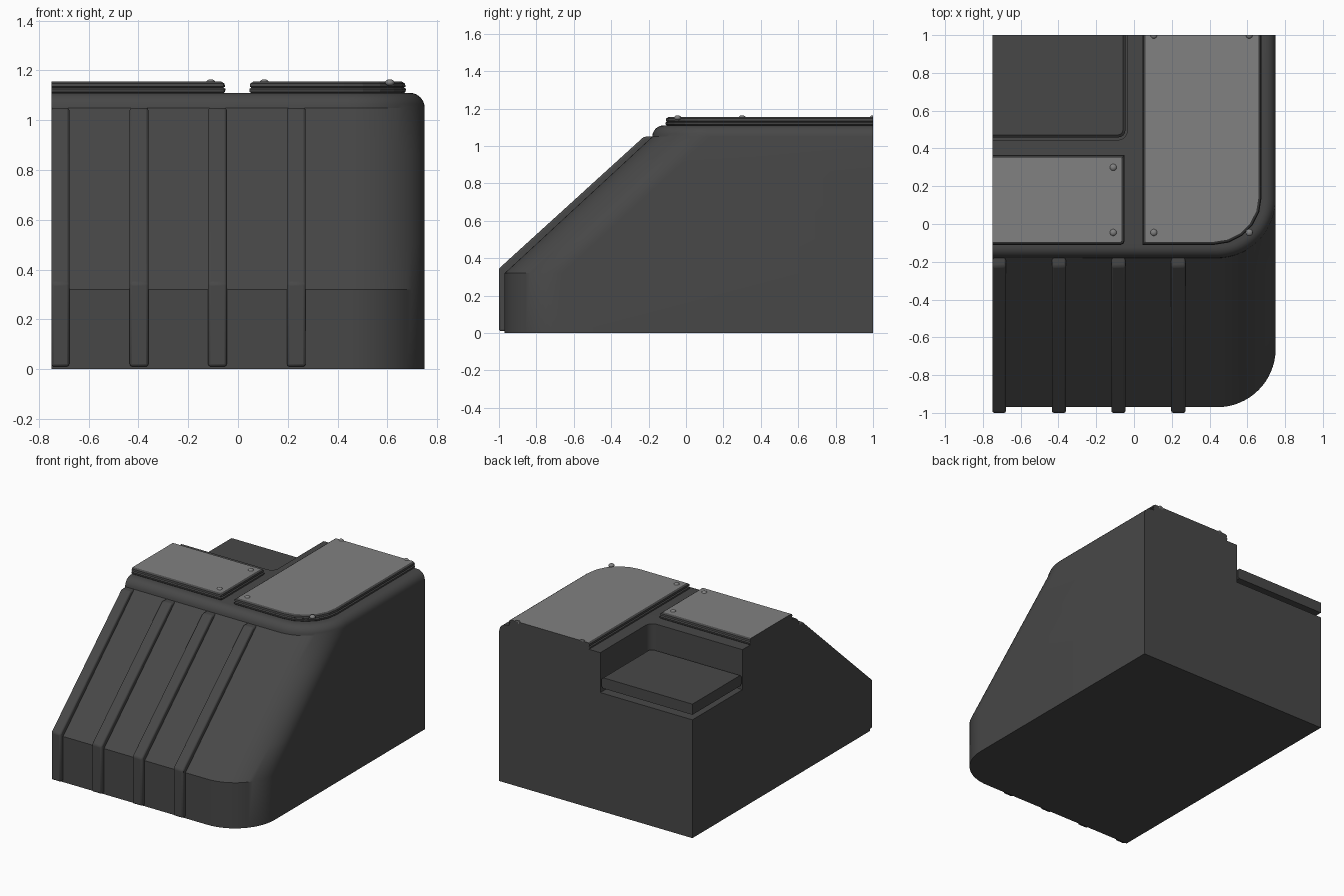
import bpy, bmesh, math
from mathutils import Vector

if "Cube" in bpy.data.objects:
    bpy.data.objects.remove(bpy.data.objects["Cube"])


def material(name, v):
    m = bpy.data.materials.new(name)
    m.diffuse_color = (v, v, v, 1)
    m.use_nodes = True
    m.node_tree.nodes["Principled BSDF"].inputs["Base Color"].default_value = m.diffuse_color
    return m


dark = material("dark grey", 0.064)
light = material("light grey", 0.22)


def finish(name, bm, mats):
    bmesh.ops.recalc_face_normals(bm, faces=bm.faces[:])
    me = bpy.data.meshes.new(name)
    bm.to_mesh(me)
    bm.free()
    ob = bpy.data.objects.new(name, me)
    bpy.context.collection.objects.link(ob)
    for m in mats:
        me.materials.append(m)
    return ob


def select(ob):
    bpy.ops.object.select_all(action='DESELECT')
    ob.select_set(True)
    bpy.context.view_layer.objects.active = ob


def smooth(ob, deg=30):
    select(ob)
    bpy.ops.object.shade_smooth_by_angle(angle=math.radians(deg))


def ring(x0, x1, y0, y1, r, seg, z):
    # rectangle whose front right corner is rounded
    pts = [(x0, y1, z), (x0, y0, z)]
    for i in range(seg + 1):
        a = -math.pi / 2 + math.pi / 2 * i / seg
        pts.append((x1 - r + r * math.cos(a), y0 + r + r * math.sin(a), z))
    return pts + [(x1, y1, z)]


def loft(bm, rings):
    loops = [[bm.verts.new(p) for p in r] for r in rings]
    for a, b in zip(loops, loops[1:]):
        for i in range(len(a)):
            j = (i + 1) % len(a)
            bm.faces.new((a[i], a[j], b[j], b[i]))
    bm.faces.new(loops[0][::-1])
    return bm.faces.new(loops[-1])


# body: upright base, sloped front, rounded top edge
levels = [(0, -0.97, 0), (0.32, -0.97, 0)]
for i in range(1, 5):
    levels.append((0.32 + 0.73 * i / 4, -0.97 + 0.79 * i / 4, 0))
for i in range(1, 7):
    a = math.pi / 2 * i / 6
    levels.append((1.05 + 0.06 * math.sin(a), -0.18, 0.06 * (1 - math.cos(a))))
bm = bmesh.new()
loft(bm, [ring(-0.75, 0.75 - d, y + d, 1, 0.31 - d, 16, z) for z, y, d in levels])
body = finish("body", bm, [dark])

# recess cut into the back left of the top
bm = bmesh.new()
loft(bm, [ring(-0.9, -0.035, 0.445, 1.2, 0.05, 6, z) for z in (0.83, 1.3)])
cutter = finish("recess_cutter", bm, [dark])
cutter.hide_render = True
mod = body.modifiers.new("recess", 'BOOLEAN')
mod.operation = 'DIFFERENCE'
mod.solver = 'EXACT'
mod.object = cutter
select(body)
bpy.ops.object.modifier_apply(modifier="recess")
bpy.data.objects.remove(cutter)
smooth(body)

# front ribs following the slope
profile = [(-1, 0.01), (-1, 0.345), (-0.225, 1.05), (-0.17, 1.05), (-0.93, 0.32), (-0.93, 0.01)]
for n, (x0, x1) in enumerate([(-0.75, -0.678), (-0.435, -0.36), (-0.12, -0.045), (0.197, 0.272)]):
    bm = bmesh.new()
    loft(bm, [[(x, y, z) for y, z in profile] for x in (x0, x1)])
    rib = finish(f"rib_{n + 1}", bm, [dark])
    b = rib.modifiers.new("bevel", 'BEVEL')
    b.width = 0.01
    b.segments = 2
    smooth(rib)


# plates with a grooved rim
rim = [(1.105, 0.014), (1.114, 0.002), (1.126, 0), (1.131, 0.009), (1.135, 0.002),
       (1.147, 0.004), (1.155, 0.016)]


def plate(name, x0, x1, y0, y1, r, seg, left, back, steps, top_mat):
    bm = bmesh.new()
    top = loft(bm, [ring(x0 + d * left, x1 - d, y0 + d, y1 - d * back, r - d, seg, z)
                    for z, d in steps])
    top.material_index = top_mat
    return finish(name, bm, [dark, light])


plate("right_plate", 0.045, 0.675, -0.11, 1, 0.25, 5, 1, 0, rim, 1)
plate("left_plate", -0.75, -0.05, -0.11, 0.365, 0.02, 2, 0, 1, rim, 1)
plate("recess_pad", -0.75, -0.045, 0.458, 1, 0.04, 4, 0, 0,
      [(0.865, 0.012), (0.877, 0), (0.928, 0), (0.94, 0.014)], 0)

# domed bolts, trimmed at the back plane
spots = [(-0.11, -0.045), (-0.11, 0.3), (0.105, -0.045), (0.61, -0.045), (0.105, 1), (0.61, 1)]
for n, (x, y) in enumerate(spots):
    bm = bmesh.new()
    bmesh.ops.create_uvsphere(bm, u_segments=16, v_segments=8, radius=0.019)
    for v in bm.verts:
        v.co = Vector((x + v.co.x, y + v.co.y, 1.151 + v.co.z * 0.7))
    if y == 1:
        bmesh.ops.bisect_plane(bm, geom=bm.verts[:] + bm.edges[:] + bm.faces[:],
                               plane_co=(0, 1, 0), plane_no=(0, 1, 0), clear_outer=True)
        bmesh.ops.holes_fill(bm, edges=[e for e in bm.edges if e.is_boundary])
    smooth(finish(f"bolt_{n + 1}", bm, [light]), 40)
